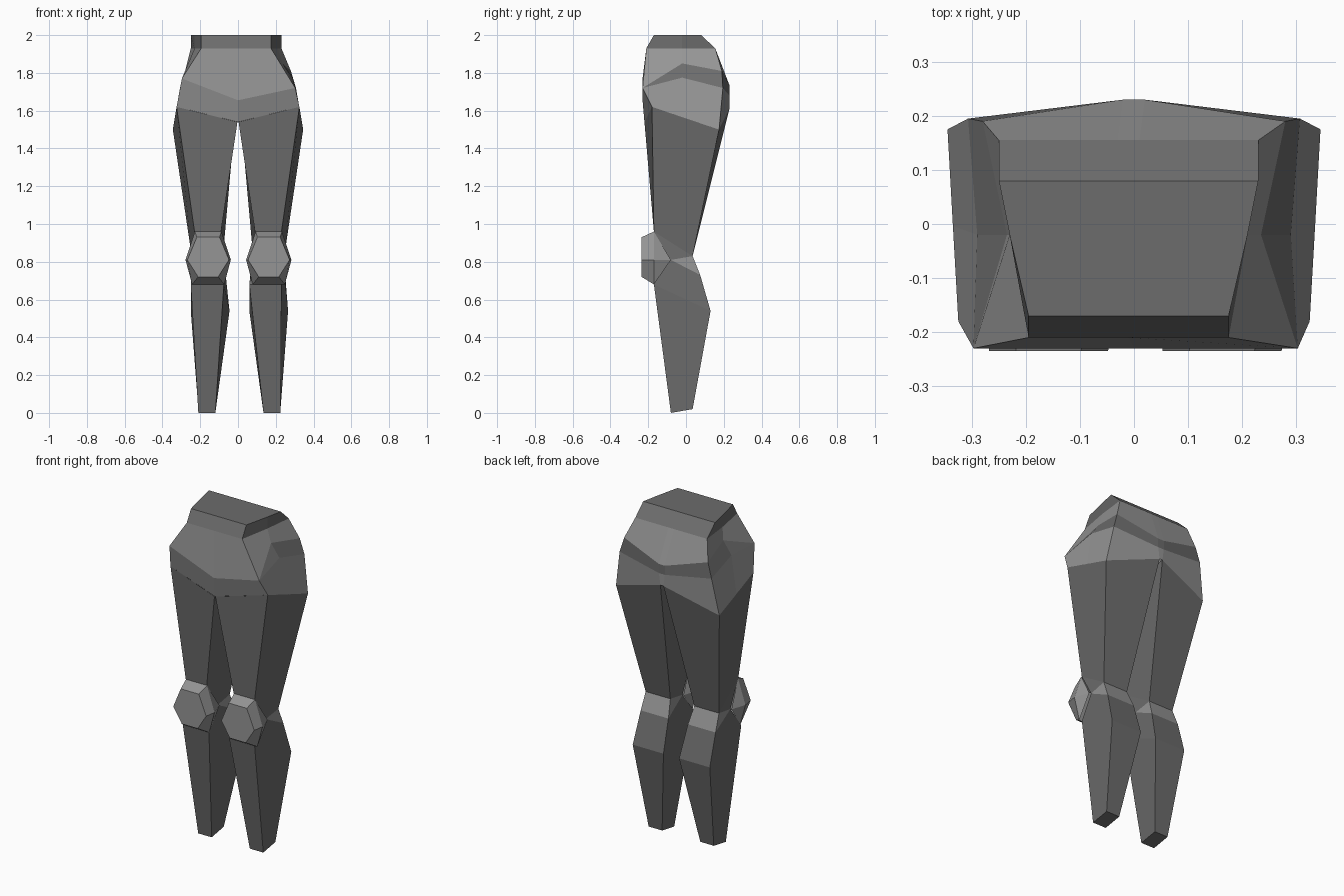
import bpy, bmesh

if "Cube" in bpy.data.objects:
    bpy.data.objects.remove(bpy.data.objects["Cube"])


def material(name, v):
    m = bpy.data.materials.new(name)
    m.diffuse_color = (v, v, v, 1)
    m.use_nodes = True
    m.node_tree.nodes["Principled BSDF"].inputs["Base Color"].default_value = m.diffuse_color
    return m


MATS = [material("dark_grey", .15), material("light_grey", .3)]


def loft(name, rings, bands, cap_start=False, cap_end=False):
    """Skin quads between equal rings; bands gives the material of each strip."""
    bm = bmesh.new()
    rows = [[bm.verts.new(p) for p in ring] for ring in rings]
    n = len(rows[0])
    for a, b, mat in zip(rows, rows[1:], bands):
        for i in range(n):
            j = (i + 1) % n
            bm.faces.new((a[i], a[j], b[j], b[i])).material_index = mat
    if cap_start:
        bm.faces.new(rows[0]).material_index = bands[0]
    if cap_end:
        bm.faces.new(rows[-1]).material_index = bands[-1]
    bmesh.ops.remove_doubles(bm, verts=bm.verts, dist=0.0005)
    bmesh.ops.recalc_face_normals(bm, faces=bm.faces)
    me = bpy.data.meshes.new(name)
    bm.to_mesh(me)
    bm.free()
    for m in MATS:
        me.materials.append(m)
    ob = bpy.data.objects.new(name, me)
    bpy.context.collection.objects.link(ob)
    return ob


def full_ring(half, dx=0, left_front=None):
    """Front centre, side points, back, then the mirrored side."""
    mirrored = [(-x, y, z) for x, y, z in reversed(half[1:])]
    if left_front:
        mirrored[-1] = left_front
    return [(x + dx, y, z) for x, y, z in half + mirrored]


# Pelvis: half rings from waist down to the leg line
hip = (-.297, -.23, 1.77)
pelvis = [
    full_ring([(0, -.17, 2), (.185, -.17, 2), (.22, -.02, 2), (.24, .08, 2), (.02, .08, 2)], -.01),
    full_ring([(0, -.21, 1.93), (.185, -.21, 1.93), (.22, -.02, 1.93), (.24, .155, 1.93), (.02, .155, 1.93)], -.01),
    full_ring([(0, -.23, 1.655), (.303, -.23, 1.72), (.235, -.02, 1.85), (.28, .19, 1.81), (.02, .23, 1.735)], 0, hip),
    full_ring([(0, -.23, 1.655), (.303, -.23, 1.72), (.29, -.02, 1.775), (.307, .195, 1.72), (.02, .23, 1.68)], 0, hip),
    full_ring([(0, -.22, 1.54), (.325, -.18, 1.62), (.335, -.004, 1.56), (.345, .175, 1.5), (.01, .23, 1.61)]),
]
loft("pelvis", pelvis, [0, 1, 0, 1], cap_start=True)


def hexagon(cx, y, y_mid, z_top, z_low, w_top, w_mid, w_low):
    return [(cx - w_top, y, z_top), (cx + w_top, y, z_top),
            (cx + w_mid, y_mid, .81), (cx + w_low, y, z_low),
            (cx - w_low, y, z_low), (cx - w_mid, y_mid, .81)]


# Both sides: shin values are (inner, outer) x at shin top, calf and ankle
sides = (("right", 1, .163, (.06, .23), (.06, .265), (.135, .225)),
         ("left", -1, .158, (.075, .25), (.045, .25), (.12, .21)))
for side, s, cx, shin, calf, ankle in sides:
    def ring(front, back, yf, zf, yb, zb):
        return [(front[0], yf, zf), (front[1], yf, zf), (back[1], yb, zb), (back[0], yb, zb)]

    knee_f, knee_b, low_b = (.08, .24), (.08, .245), (.065, .25)
    # Leg: thigh, light band behind the knee, then shin and calf
    leg = [
        [(.003, -.22, 1.54), (.325, -.18, 1.62), (.345, .175, 1.5), (.01, .23, 1.61)],
        ring((.09, .23), knee_b, -.17, .96, .035, .83),
        ring(knee_f, knee_b, -.08, .81, .035, .83),
        ring(knee_f, low_b, -.08, .81, .075, .73),
        ring(shin, calf, -.17, .68, .13, .54),
        ring(ankle, ankle, -.08, 0, .035, .02),
    ]
    # Knee pad: front hexagon flaring back onto the leg
    pad = [
        hexagon(cx, -.235, -.235, .93, .72, .06, .11, .053),
        hexagon(cx, -.17, -.17, .96, .68, .07, .12, .085),
        hexagon(cx, -.17, -.08, .96, .68, .07, .09, .085),
    ]

    def flip(rings):
        return [[(s * x, y, z) for x, y, z in r] for r in rings]
    loft(side + "_leg", flip(leg), [0, 0, 1, 0, 0], cap_end=True)
    loft(side + "_knee_pad", flip(pad), [1, 1], cap_start=True)
